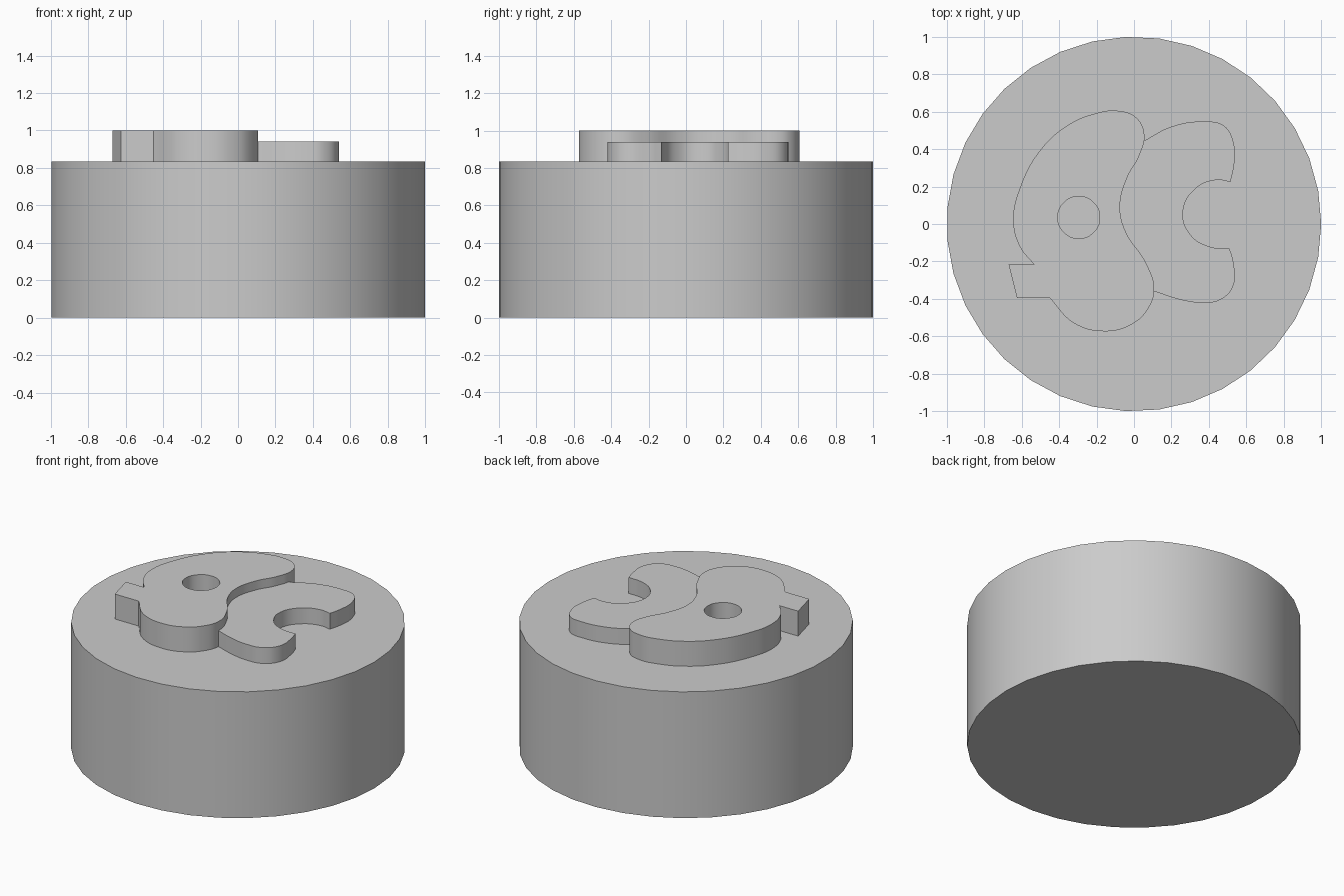
import bpy
import bmesh
from math import cos, sin, tau, radians

BASE_TOP = 0.835
SINK = 0.01

cube = bpy.data.objects.get("Cube")
if cube:
    bpy.data.objects.remove(cube, do_unlink=True)

# Single grey material shared by every part
grey = bpy.data.materials.new("plain grey")
grey.use_nodes = True
colour = (0.6, 0.6, 0.6, 1)
grey.diffuse_color = colour
grey.node_tree.nodes["Principled BSDF"].inputs["Base Color"].default_value = colour


def finish(obj):
    """Weld the mesh, assign the material and smooth only the shallow edges."""
    bm = bmesh.new()
    bm.from_mesh(obj.data)
    bmesh.ops.remove_doubles(bm, verts=bm.verts, dist=0.0005)
    bmesh.ops.recalc_face_normals(bm, faces=bm.faces)
    bm.to_mesh(obj.data)
    bm.free()
    obj.data.materials.clear()
    obj.data.materials.append(grey)
    bpy.ops.object.select_all(action="DESELECT")
    obj.select_set(True)
    bpy.context.view_layer.objects.active = obj
    bpy.ops.object.shade_smooth_by_angle(angle=radians(30))


def add_outline(curve, points):
    """Add a closed spline; a point with a third item is a sharp corner."""
    spline = curve.splines.new("BEZIER")
    spline.bezier_points.add(len(points) - 1)
    spline.use_cyclic_u = True
    for bezier, point in zip(spline.bezier_points, points):
        bezier.co = (point[0], point[1], 0)
        handle = "VECTOR" if len(point) > 2 else "AUTO"
        bezier.handle_left_type = handle
        bezier.handle_right_type = handle


def raised_plate(name, outlines, top):
    """Extrude flat outlines from just inside the base up to the given height."""
    curve = bpy.data.curves.new(name, "CURVE")
    curve.dimensions = "2D"
    curve.fill_mode = "BOTH"
    curve.resolution_u = 8
    bottom = BASE_TOP - SINK
    curve.extrude = (top - bottom) / 2
    for points in outlines:
        add_outline(curve, points)
    obj = bpy.data.objects.new(name, curve)
    bpy.context.collection.objects.link(obj)
    obj.location.z = (top + bottom) / 2
    bpy.ops.object.select_all(action="DESELECT")
    obj.select_set(True)
    bpy.context.view_layer.objects.active = obj
    bpy.ops.object.convert(target="MESH")
    finish(bpy.context.view_layer.objects.active)


def circle(x, y, radius, count=8):
    return [(x + radius * cos(tau * i / count), y + radius * sin(tau * i / count))
            for i in range(count)]


# Round base
bm = bmesh.new()
rim = [bm.verts.new((cos(tau * i / 35), sin(tau * i / 35), 0)) for i in range(35)]
floor = bm.faces.new(rim)
extruded = bmesh.ops.extrude_face_region(bm, geom=[floor], use_keep_orig=True)
for item in extruded["geom"]:
    if isinstance(item, bmesh.types.BMVert):
        item.co.z = BASE_TOP
mesh = bpy.data.meshes.new("round_base")
bm.to_mesh(mesh)
bm.free()
base = bpy.data.objects.new("round_base", mesh)
bpy.context.collection.objects.link(base)
finish(base)

# Tall curved body with a beak and a round eye hole
C = "corner"
body = [
    (-.67, -.215, C), (-.535, -.215, C), (-.61, -.12), (-.645, .02),
    (-.61, .19), (-.5, .395), (-.35, .53), (-.2, .592), (-.09, .605),
    (.01, .57), (.055, .48), (.03, .37), (-.04, .24), (-.075, .09),
    (-.045, -.04), (.065, -.21), (.108, -.35), (.07, -.46), (-.02, -.54),
    (-.16, -.573), (-.32, -.53), (-.45, -.395, C), (-.625, -.395, C),
]
raised_plate("bird_body", [body, circle(-.295, .035, .112)], 1)

# Lower forked tail, tucked into the side of the body
tail = [
    (0, .41, C), (.055, .445, C), (.2, .52), (.37, .547), (.48, .525),
    (.535, .42), (.535, .32), (.515, .225, C), (.44, .235), (.33, .19),
    (.262, .07), (.3, -.055), (.4, -.12), (.51, -.13, C), (.53, -.2),
    (.53, -.33), (.46, -.405), (.36, -.42), (.25, -.405), (.11, -.36, C),
    (0, -.33, C), (-.13, .1, C),
]
raised_plate("forked_tail", [tail], 0.94)
